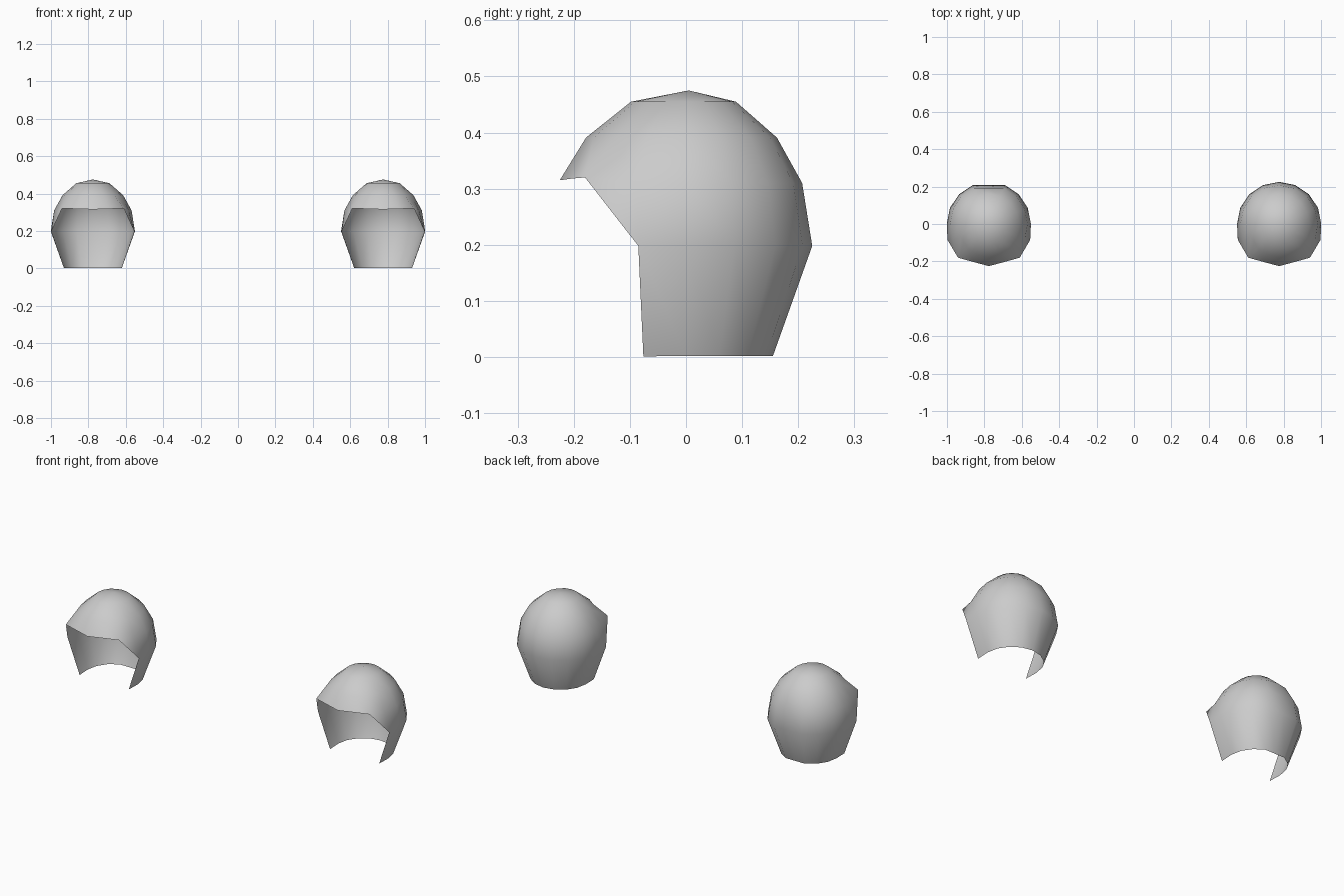
import bpy
import bmesh
from math import sin, cos, pi

cube = bpy.data.objects.get("Cube")
if cube:
    bpy.data.objects.remove(cube, do_unlink=True)

grey = bpy.data.materials.new("light grey")
grey.use_nodes = True
colour = (0.6, 0.6, 0.6, 1)
grey.diffuse_color = colour
grey.node_tree.nodes["Principled BSDF"].inputs["Base Color"].default_value = colour

SIDES = 16
RINGS = [(0.089, 0.455), (0.162, 0.391), (0.207, 0.31), (0.225, 0.198), (0.155, 0.002)]
BRIM = [(0, -0.225, 0.315), (0.083, -0.203, 0.318), (0.165, -0.18, 0.32)]
CHEEK = {3: (0.221, -0.085, 0.198), 4: (0.152, -0.076, 0.001)}


def shell_point(ring, k):
    """Point on the shell; k counts round from the front, None in the opening."""
    step = min(k, SIDES - k)
    side = 1 if k <= SIDES // 2 else -1
    if ring == 2 and step < 3:
        x, y, z = BRIM[step]
    elif ring > 2 and step < 3:
        return None
    elif ring > 2 and step == 3:
        x, y, z = CHEEK[ring]
    else:
        r, z = RINGS[ring]
        a = 2 * pi * step / SIDES
        x, y = r * sin(a), -r * cos(a)
        if y < 0:
            y *= 1.1
    return (side * x, y, z)


def hood(name, x, flat_back=False):
    bm = bmesh.new()
    rows = []
    for ring in range(len(RINGS)):
        points = [shell_point(ring, k) for k in range(SIDES)]
        rows.append([bm.verts.new(p) if p else None for p in points])
    crown = bm.verts.new((0, 0.005, 0.475))

    # Crown fan, then bands; the brim corners close with triangles
    for k in range(SIDES):
        n = (k + 1) % SIDES
        bm.faces.new((crown, rows[0][k], rows[0][n]))
        for upper, lower in zip(rows, rows[1:]):
            corners = [v for v in (upper[k], lower[k], lower[n], upper[n]) if v]
            if len(corners) > 2:
                bm.faces.new(corners)

    # Flattened back strip
    if flat_back:
        mid = SIDES // 2
        for row in rows[2:]:
            row[mid].co.y = row[mid - 1].co.y

    bmesh.ops.recalc_face_normals(bm, faces=bm.faces)
    bm.faces.ensure_lookup_table()
    if bm.faces[0].normal.z < 0:
        bmesh.ops.reverse_faces(bm, faces=bm.faces)
    mesh = bpy.data.meshes.new(name)
    bm.to_mesh(mesh)
    bm.free()
    mesh.materials.append(grey)
    for face in mesh.polygons:
        face.use_smooth = True
    obj = bpy.data.objects.new(name, mesh)
    obj.location.x = x
    bpy.context.collection.objects.link(obj)


hood("left_hood", 0.776)
hood("right_hood", -0.776, flat_back=True)
